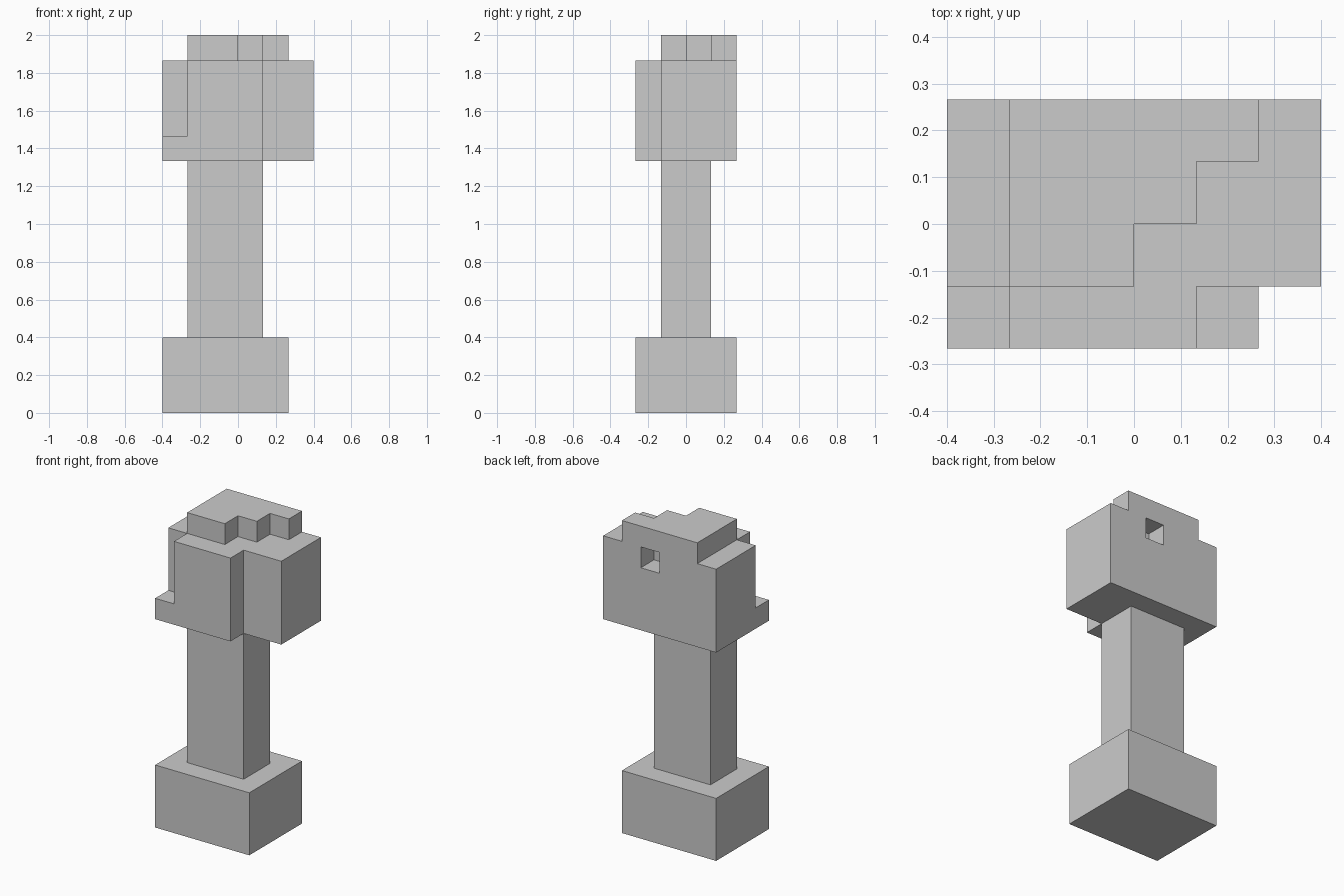
import bpy, bmesh

if "Cube" in bpy.data.objects:
    bpy.data.objects.remove(bpy.data.objects["Cube"])

U = 2 / 15  # grid unit of the blocky design


def prism(name, outline, z0, z1):
    """Extrude a plan outline (grid units, counter-clockwise) from z0 to z1."""
    bm = bmesh.new()
    face = bm.faces.new([bm.verts.new((x * U, y * U, z0 * U)) for x, y in outline])
    top = bmesh.ops.extrude_face_region(bm, geom=[face])["geom"]
    verts = [g for g in top if isinstance(g, bmesh.types.BMVert)]
    bmesh.ops.translate(bm, verts=verts, vec=(0, 0, (z1 - z0) * U))
    bmesh.ops.recalc_face_normals(bm, faces=bm.faces[:])
    mesh = bpy.data.meshes.new(name)
    bm.to_mesh(mesh)
    bm.free()
    obj = bpy.data.objects.new(name, mesh)
    bpy.context.collection.objects.link(obj)
    return obj


def rect(x0, x1, y0, y1):
    return [(x0, y0), (x1, y0), (x1, y1), (x0, y1)]


def cut(target, cutter):
    mod = target.modifiers.new("cut", "BOOLEAN")
    mod.operation = "DIFFERENCE"
    mod.solver = "EXACT"
    mod.object = cutter
    bpy.context.view_layer.objects.active = target
    bpy.ops.object.modifier_apply(modifier=mod.name)
    bpy.data.objects.remove(cutter)


# Base and shaft
prism("base", rect(-3, 2, -2, 2), 0, 3)
prism("shaft", rect(-2, 1, -1, 1), 3, 10)

# Head with a stepped front right corner
head = prism("head", [(-3, -2), (1, -2), (1, -1), (3, -1), (3, 2), (-3, 2)], 10, 14)

# Front left notch, and the socket in the back (roofed by the cap)
cut(head, prism("notch_cutter", rect(-4, -2, -3, -1), 11, 15))
cut(head, prism("socket_cutter", rect(0, 1, 1, 3), 13, 15))

# Stepped cap
prism("cap", [(-2, -1), (0, -1), (0, 0), (1, 0), (1, 1), (2, 1), (2, 2), (-2, 2)], 14, 15)
